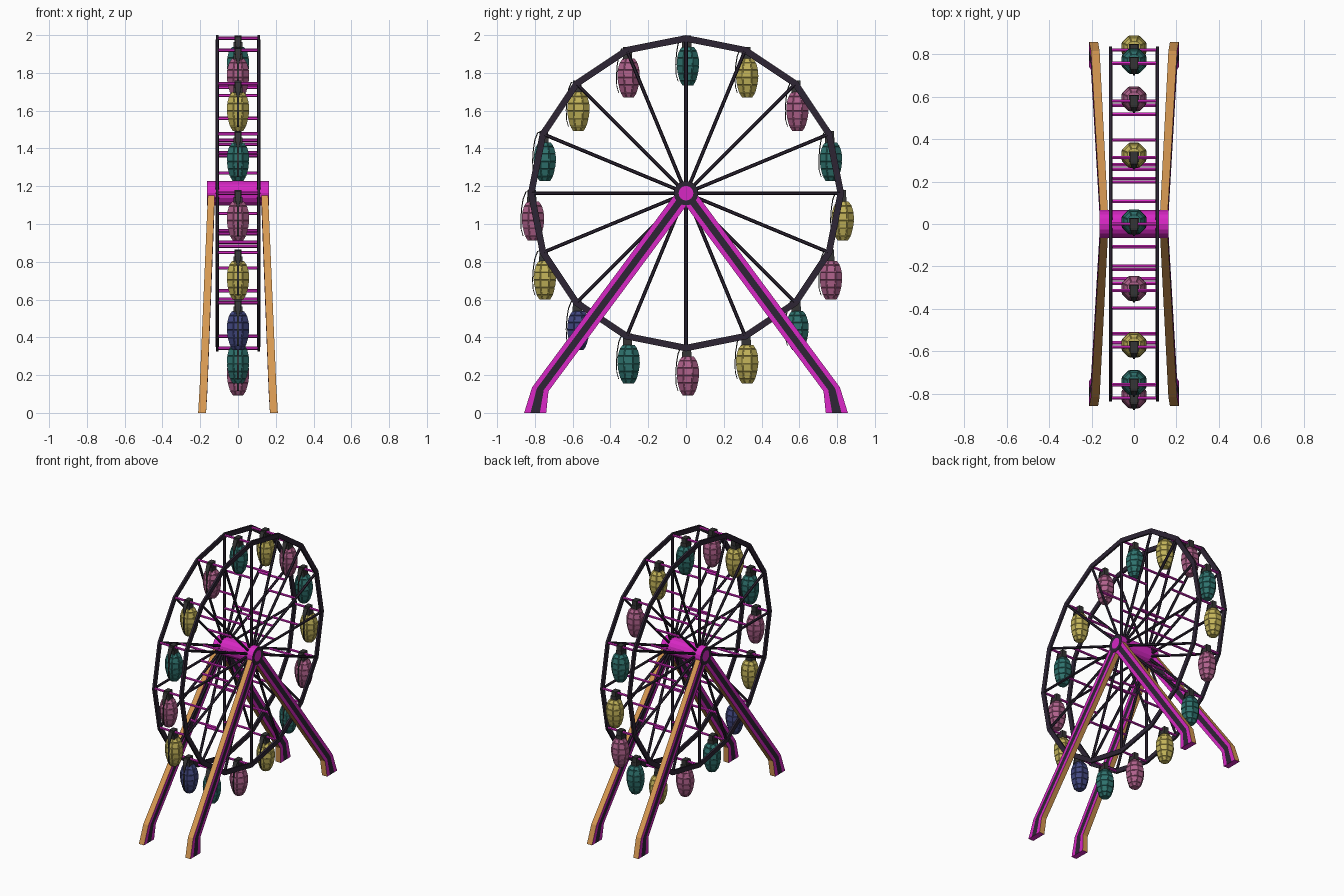
import bpy, bmesh, math
from mathutils import Vector, Matrix

if "Cube" in bpy.data.objects:
    bpy.data.objects.remove(bpy.data.objects["Cube"])


def mat(name, rgb):
    m = bpy.data.materials.new(name)
    m.diffuse_color = (*rgb, 1)
    m.use_nodes = True
    m.node_tree.nodes["Principled BSDF"].inputs["Base Color"].default_value = m.diffuse_color
    return m


MAGENTA = mat("magenta", (0.68, 0.02, 0.55))
DARK = mat("dark purple", (0.026, 0.018, 0.034))
ORANGE = mat("orange", (0.68, 0.32, 0.085))
GREY = mat("dark grey", (0.035, 0.035, 0.035))
PAINT = {
    "pink": mat("pink", (0.43, 0.12, 0.26)),
    "yellow": mat("yellow", (0.54, 0.45, 0.1)),
    "teal": mat("teal", (0.028, 0.17, 0.155)),
    "blue": mat("blue", (0.055, 0.065, 0.22)),
}
CZ, N, R = 1.163, 16, 0.82      # wheel centre height, sides, radius


def make_object(name, bm, mats):
    bmesh.ops.recalc_face_normals(bm, faces=bm.faces)
    me = bpy.data.meshes.new(name)
    bm.to_mesh(me)
    bm.free()
    for m in mats:
        me.materials.append(m)
    ob = bpy.data.objects.new(name, me)
    bpy.context.collection.objects.link(ob)
    return ob


def rod(bm, a, b, r, sides=6):
    a, b = Vector(a), Vector(b)
    d = b - a
    m = Matrix.Translation((a + b) / 2) @ d.to_track_quat('Z', 'Y').to_matrix().to_4x4()
    bmesh.ops.create_cone(bm, cap_ends=True, segments=sides, radius1=r, radius2=r,
                          depth=d.length, matrix=m)


def loft(bm, rings, closed=False):
    """Skin a list of equal-length point rings; return the new faces per ring side."""
    vs = [[bm.verts.new(p) for p in ring] for ring in rings]
    k, sides = len(vs[0]), []
    for i in range(len(vs) if closed else len(vs) - 1):
        a, b = vs[i], vs[(i + 1) % len(vs)]
        for j in range(k):
            sides.append((j, bm.faces.new((a[j], a[(j + 1) % k], b[(j + 1) % k], b[j]))))
    if not closed:
        bm.faces.new(vs[0])
        bm.faces.new(vs[-1][::-1])
    return sides


def on_wheel(i, r, x=0.0):
    t = 2 * math.pi * i / N
    return Vector((x, r * math.sin(t), CZ + r * math.cos(t)))


# Rims and spokes, one set on each side of the wheel
for side, label in ((-1, "left"), (1, "right")):
    bm = bmesh.new()
    x0, x1 = side * 0.103, side * 0.117
    loft(bm, [[on_wheel(i, 0.837, x0), on_wheel(i, 0.837, x1),
               on_wheel(i, 0.802, x1), on_wheel(i, 0.802, x0)] for i in range(N)], True)
    make_object(label + "_rim", bm, [DARK])

    bm = bmesh.new()
    for i in range(N):
        rod(bm, on_wheel(i, 0.04, side * 0.11), on_wheel(i, 0.815, side * 0.11), 0.0095)
    make_object(label + "_spokes", bm, [DARK])

# Crossbars joining both sides on three circles
bm = bmesh.new()
for r in (0.28, 0.56, R):
    for i in range(N):
        rod(bm, on_wheel(i, r, -0.108), on_wheel(i, r, 0.108), 0.009)
make_object("crossbars", bm, [MAGENTA])

# Hub drum with a dark ring on each end
bm = bmesh.new()
rod(bm, (-0.163, 0, CZ), (0.163, 0, CZ), 0.065, 16)
ends = [f for f in bm.faces if len(f.verts) > 4]
ring = bmesh.ops.inset_region(bm, faces=ends, thickness=0.026)["faces"]
for f in ring:
    f.material_index = 1
make_object("hub", bm, [MAGENTA, DARK])

# Legs: y/z of both edges plus inner and outer x at hub, knee and foot
STATIONS = (((-0.034, 1.19), (0.034, 1.14), 0.122, 0.158),
            ((-0.815, 0.135), (-0.728, 0.115), 0.162, 0.203),
            ((-0.857, 0.0), (-0.74, 0.0), 0.169, 0.211))
for sx, xl in ((-1, "left"), (1, "right")):
    for sy, yl in ((1, "front"), (-1, "back")):
        bm = bmesh.new()
        rings = []
        for a, b, xi, xo in STATIONS:
            a, b = Vector(a), Vector(b)
            edge = [a.lerp(b, t) for t in (0, 0.29, 0.71, 1)]
            rings.append([(sx * xo, sy * p.x, p.y) for p in edge] +
                         [(sx * xi, sy * p.x, p.y) for p in reversed(edge)])
        for j, f in loft(bm, rings):
            # stripe in the middle of the wide faces, orange on the narrow edges
            f.material_index = 1 if j in (1, 5) else 2 if j in (3, 7) else 0
        make_object(f"{yl}_{xl}_leg", bm, [MAGENTA, DARK, ORANGE])

# Cabin: ribbed barrel body with raised panels, cap and curved lever
PROFILE = ((0.030, -0.045), (0.048, -0.068), (0.059, -0.105), (0.061, -0.145),
           (0.055, -0.185), (0.043, -0.225), (0.026, -0.25))
LEVER = ((0.0, 0.014, 0.016), (-0.03, 0.008, 0.016), (-0.045, -0.03, 0.014),
         (-0.053, -0.08, 0.004), (-0.057, -0.14, 0.004), (-0.055, -0.19, 0.004),
         (-0.045, -0.225, 0.004))


def cabin_mesh(color):
    bm = bmesh.new()
    rings = []
    for r, z in PROFILE:
        angles = [math.pi * (2 * k + 1) / 8 for k in range(8)]
        rings.append([(r * math.cos(a), 0.01 + r * math.sin(a), z) for a in angles])
    panels = [f for _, f in loft(bm, rings)]
    bmesh.ops.recalc_face_normals(bm, faces=bm.faces)
    bmesh.ops.inset_individual(bm, faces=panels, thickness=0.003, depth=0.003)
    body = set(bm.faces)
    # cap and neck
    for size, z in (((0.036, 0.046, 0.04), -0.004), ((0.046, 0.05, 0.03), -0.035)):
        bmesh.ops.create_cube(bm, size=1, matrix=Matrix.Translation((0, 0.004, z)) @
                              Matrix.Diagonal((*size, 1)))
    # lever
    loft(bm, [[(-w, y, z), (w, y, z), (w, y + 0.005, z - 0.003), (-w, y + 0.005, z - 0.003)]
              for y, z, w in LEVER])
    for f in bm.faces:
        f.material_index = 0 if f in body else 1
    ob = make_object(color + "_cabin", bm, [PAINT[color], GREY])
    me = ob.data
    bpy.data.objects.remove(ob)
    return me


MESHES = {c: cabin_mesh(c) for c in PAINT}
ORDER = ("teal yellow pink teal yellow pink teal yellow "
         "pink teal blue yellow pink teal yellow pink").split()
for i, c in enumerate(ORDER):
    ob = bpy.data.objects.new(f"{c}_cabin_{i + 1}", MESHES[c])
    ob.location = on_wheel(i, R)
    bpy.context.collection.objects.link(ob)
